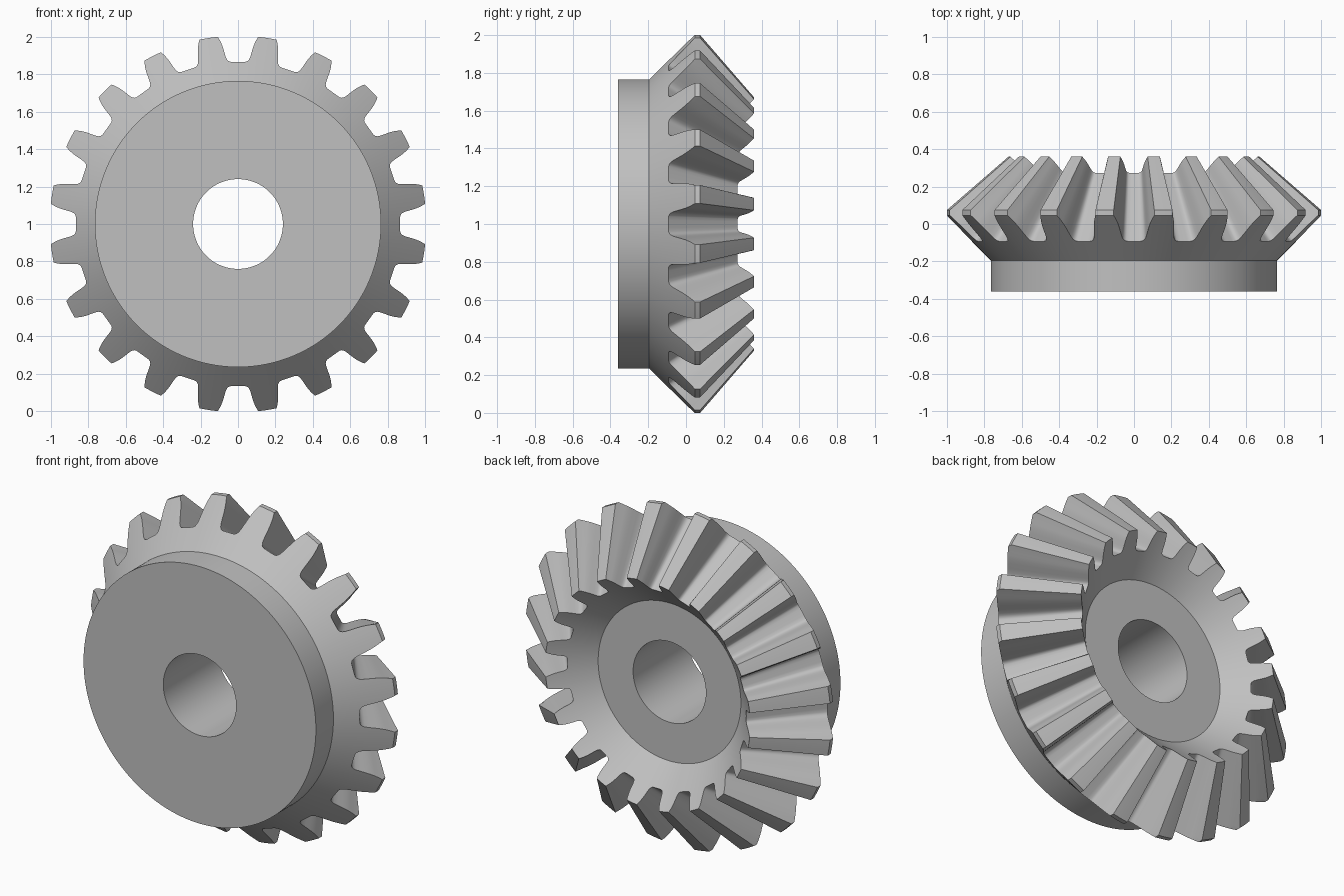
import bpy
import bmesh
from math import sin, cos, radians

if "Cube" in bpy.data.objects:
    bpy.data.objects.remove(bpy.data.objects["Cube"], do_unlink=True)

TEETH = 20
PITCH = 360 / TEETH
TIP, ROOT = 1.0065, 0.867           # tooth radii on the back cone
TIP_IN, ROOT_IN = 0.675, 0.588      # tooth radii on the inner cone
BORE, HUB, DISH = 0.24, 0.765, 0.47
FRONT, HUB_END, BACK = -0.36, -0.195, 0.36

# Half a tooth: (degrees from the tooth centre, radius on the back cone)
half = [(0, TIP), (1.4, TIP), (2.8, TIP), (3.25, 0.991), (3.65, 0.974),
        (4.0, 0.956), (4.3, 0.935), (4.6, 0.91), (4.9, 0.89), (5.2, 0.88),
        (5.7, 0.872), (6.4, 0.868), (7.7, ROOT)]
tooth = [(-a, r) for a, r in reversed(half[1:])] + half + [(PITCH / 2, ROOT)]
outline = [(PITCH * (k + 0.5) + a, r) for k in range(TEETH) for a, r in tooth]


def back_cone(r):
    return r, HUB_END + (r - HUB)


def inner_cone(r):
    s = (r - ROOT) / (TIP - ROOT)
    r_in = ROOT_IN + s * (TIP_IN - ROOT_IN)
    return r_in, BACK - (TIP_IN - r_in)


def tip_land(r):
    # Narrow cylindrical land that trims the outer corner of each tooth
    if r == TIP:
        return TIP, back_cone(TIP)[1] + 0.028
    (r0, y0), (r1, y1) = back_cone(r), inner_cone(r)
    return r0 + 0.06 * (r1 - r0), y0 + 0.06 * (y1 - y0)


def circle(r, y):
    return lambda _: (r, y)


# Closed chain of loops round the gear body, each sharing the outline angles
stations = [circle(BORE, FRONT), circle(HUB, FRONT), circle(HUB, HUB_END),
            back_cone, tip_land, inner_cone,
            circle(DISH, BACK - (TIP_IN - DISH)),
            circle(BORE, BACK - (TIP_IN - DISH))]

bm = bmesh.new()
loops = []
for station in stations:
    loop = []
    for angle, radius in outline:
        r, y = station(radius)
        t = radians(angle)
        loop.append(bm.verts.new((r * cos(t), y, 1 + r * sin(t))))
    loops.append(loop)
n = len(outline)
for i, a in enumerate(loops):
    b = loops[(i + 1) % len(loops)]
    for j in range(n):
        k = (j + 1) % n
        bm.faces.new((a[j], a[k], b[k], b[j]))
bmesh.ops.recalc_face_normals(bm, faces=bm.faces)

mesh = bpy.data.meshes.new("bevel_gear")
bm.to_mesh(mesh)
bm.free()
gear = bpy.data.objects.new("bevel_gear", mesh)
bpy.context.collection.objects.link(gear)

# Plain grey metal
grey = bpy.data.materials.new("light_grey")
grey.use_nodes = True
colour = (0.53, 0.53, 0.53, 1)
grey.diffuse_color = colour
grey.node_tree.nodes["Principled BSDF"].inputs["Base Color"].default_value = colour
mesh.materials.append(grey)

# Smooth curved walls, keep machined edges sharp
bpy.ops.object.select_all(action='DESELECT')
gear.select_set(True)
bpy.context.view_layer.objects.active = gear
bpy.ops.object.shade_smooth_by_angle(angle=radians(32))
